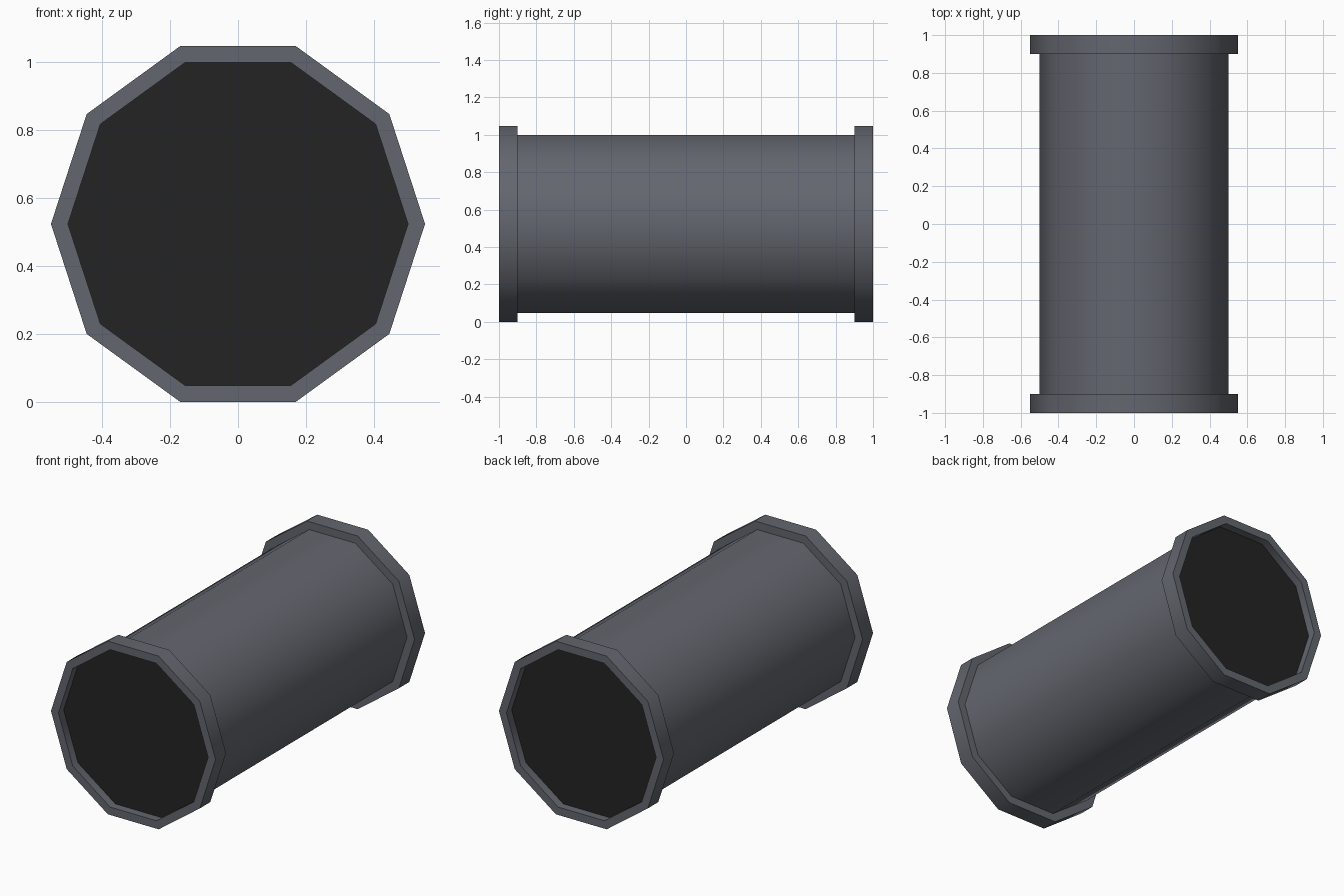
import bpy, bmesh, math

if "Cube" in bpy.data.objects:
    bpy.data.objects.remove(bpy.data.objects["Cube"])

SIDES = 10
R_BODY, R_RIM = 0.5, 0.55
CZ = R_RIM * math.sin(math.radians(72))   # rests on a flat side


def material(name, rgb):
    m = bpy.data.materials.new(name)
    m.diffuse_color = (*rgb, 1)
    m.use_nodes = True
    m.node_tree.nodes["Principled BSDF"].inputs["Base Color"].default_value = m.diffuse_color
    return m


def ring(bm, r, y):
    return [bm.verts.new((r * math.cos(i * math.tau / SIDES), y,
                          CZ + r * math.sin(i * math.tau / SIDES))) for i in range(SIDES)]


def finish(bm, name, mat):
    me = bpy.data.meshes.new(name)
    bm.to_mesh(me)
    bm.free()
    me.materials.append(mat)
    ob = bpy.data.objects.new(name, me)
    bpy.context.collection.objects.link(ob)
    return ob


def lathe(name, profile, mat):
    """Sweep (radius, y) points round the pipe axis, smooth round the sides."""
    bm = bmesh.new()
    rings = [ring(bm, r, y) for r, y in profile]
    for a, b in zip(rings, rings[1:]):
        for i in range(SIDES):
            j = (i + 1) % SIDES
            bm.faces.new((a[i], a[j], b[j], b[i]))
    ob = finish(bm, name, mat)
    bpy.ops.object.select_all(action='DESELECT')
    ob.select_set(True)
    bpy.context.view_layer.objects.active = ob
    bpy.ops.object.shade_smooth_by_angle(angle=math.radians(45))


def cap(name, y, mat):
    bm = bmesh.new()
    f = bm.faces.new(ring(bm, R_BODY, y))
    f.normal_update()
    if f.normal.y * y < 0:
        f.normal_flip()
    finish(bm, name, mat)


grey = material("pipe grey", (0.125, 0.134, 0.157))
black = material("dark opening", (0.017, 0.017, 0.017))

# Pipe: recessed mouth lip, raised end rim, body, raised end rim, lip
half = [(R_BODY, -0.95), (R_BODY, -1), (R_RIM, -1), (R_RIM, -0.9), (R_BODY, -0.9)]
lathe("pipe", half + [(r, -y) for r, y in reversed(half)], grey)

# Dark openings set into both ends
cap("front_opening", -0.95, black)
cap("back_opening", 0.95, black)
